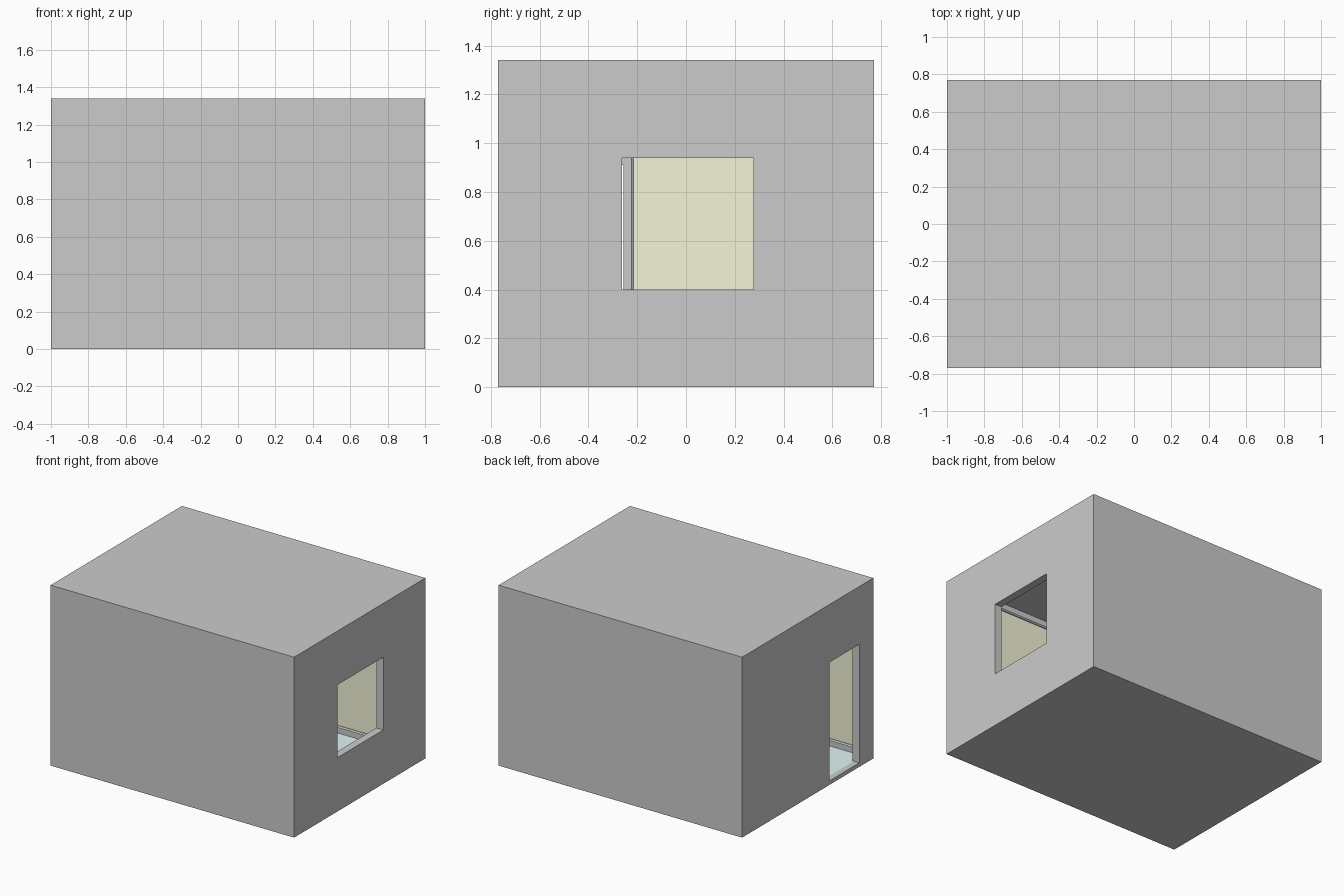
import bpy, bmesh
from mathutils import Vector

if "Cube" in bpy.data.objects:
    bpy.data.objects.remove(bpy.data.objects["Cube"])

L, W, H = 2.0, 1.54, 1.34          # outer size
T, F = 0.045, 0.03                 # wall and slab thickness
IX, IY, ZT = L / 2 - T, W / 2 - T, H - F
DOOR = (-0.605, -0.257, F, 0.91)   # y0, y1, z0, z1
WIN = (-0.263, 0.277, 0.40, 0.94)
TRIM = 0.042


def material(name, rgb):
    m = bpy.data.materials.new(name)
    m.diffuse_color = (*rgb, 1)
    m.use_nodes = True
    m.node_tree.nodes["Principled BSDF"].inputs["Base Color"].default_value = m.diffuse_color
    return m


def add_object(name, bm):
    bmesh.ops.recalc_face_normals(bm, faces=bm.faces)
    me = bpy.data.meshes.new(name)
    bm.to_mesh(me)
    bm.free()
    ob = bpy.data.objects.new(name, me)
    bpy.context.collection.objects.link(ob)
    return ob


def box(name, lo, hi):
    bm = bmesh.new()
    bmesh.ops.create_cube(bm, size=1)
    for v in bm.verts:
        v.co = [lo[i] + (v.co[i] + 0.5) * (hi[i] - lo[i]) for i in range(3)]
    return add_object(name, bm)


def moulding(name, path, place, profile, closed):
    """Sweep profile (left offset, height) along a flat path with mitred corners."""
    bm = bmesh.new()
    pts = [Vector(p) for p in path]
    n, rings = len(pts), []
    for i, p in enumerate(pts):
        d_in = (p - pts[i - 1]).normalized() if closed or i else None
        d_out = (pts[(i + 1) % n] - p).normalized() if closed or i < n - 1 else None
        sides = [Vector((-d.y, d.x)) for d in (d_in, d_out) if d is not None]
        m = sides[0]
        if len(sides) == 2:
            m = (sides[0] + sides[1]) / (1 + sides[0].dot(sides[1]))
        rings.append([bm.verts.new(place(p + m * a, h)) for a, h in profile])
    k = len(profile)
    for i in range(n if closed else n - 1):
        a, b = rings[i], rings[(i + 1) % n]
        for j in range(k):
            bm.faces.new((a[j], a[(j + 1) % k], b[(j + 1) % k], b[j]))
    if not closed:
        bm.faces.new(rings[0])
        bm.faces.new(rings[-1])
    return add_object(name, bm)


# Room shell: hollow box with a window and a door cut through
shell = box("room_shell", (-L / 2, -W / 2, 0), (L / 2, W / 2, H))
cutters = [
    box("interior_cutter", (-IX, -IY, F), (IX, IY, ZT)),
    box("window_cutter", (IX - 0.1, WIN[0], WIN[2]), (L / 2 + 0.1, WIN[1], WIN[3])),
    box("door_cutter", (-L / 2 - 0.1, DOOR[0], DOOR[2]), (-IX + 0.1, DOOR[1], DOOR[3])),
]
for c in cutters:
    mod = shell.modifiers.new(c.name, "BOOLEAN")
    mod.operation, mod.object, mod.solver = "DIFFERENCE", c, "EXACT"
graph = bpy.context.evaluated_depsgraph_get()
mesh = bpy.data.meshes.new_from_object(shell.evaluated_get(graph))
shell.modifiers.clear()
shell.data = mesh
for c in cutters:
    bpy.data.objects.remove(c)

# Painted inner walls and floor
mesh.materials.clear()
for m in (material("plain_grey", (0.8, 0.8, 0.8)),
          material("wall_paint", (0.91, 0.91, 0.69)),
          material("floor_finish", (0.74, 0.91, 0.92))):
    mesh.materials.append(m)
for f in mesh.polygons:
    c, nrm = f.center, f.normal
    f.material_index = 0
    if abs(abs(c.x) - IX) < 1e-3 and abs(nrm.x) > 0.9:
        f.material_index = 1
    elif abs(abs(c.y) - IY) < 1e-3 and abs(nrm.y) > 0.9:
        f.material_index = 1
    elif abs(c.z - F) < 1e-3 and nrm.z > 0.9 and abs(c.x) < IX:
        f.material_index = 2

# Skirting runs round the room and stops at the door trim
strip = [(0, 0), (0.014, 0), (0.014, 0.042), (0.006, 0.05), (0, 0.05)]
corners = [(-IX, -IY), (IX, -IY), (IX, IY), (-IX, IY)]
moulding("skirting", [(-IX, DOOR[0] - TRIM)] + corners + [(-IX, DOOR[1] + TRIM)],
         lambda p, h: (p.x, p.y, F + h), strip, False)

# Crown moulding under the ceiling
moulding("crown_moulding", corners, lambda p, h: (p.x, p.y, ZT - h), strip, True)

# Inside trim round the door and the window
flat = [(0, 0), (TRIM, 0), (TRIM, 0.006), (TRIM - 0.008, 0.012), (0, 0.012)]
y0, y1, z0, z1 = DOOR
moulding("door_trim", [(y0, z0), (y0, z1), (y1, z1), (y1, z0)],
         lambda p, h: (-IX + h, p.x, p.y), flat, False)
y0, y1, z0, z1 = WIN
moulding("window_trim", [(y0, z0), (y0, z1), (y1, z1), (y1, z0)],
         lambda p, h: (IX - h, p.x, p.y), flat, True)
